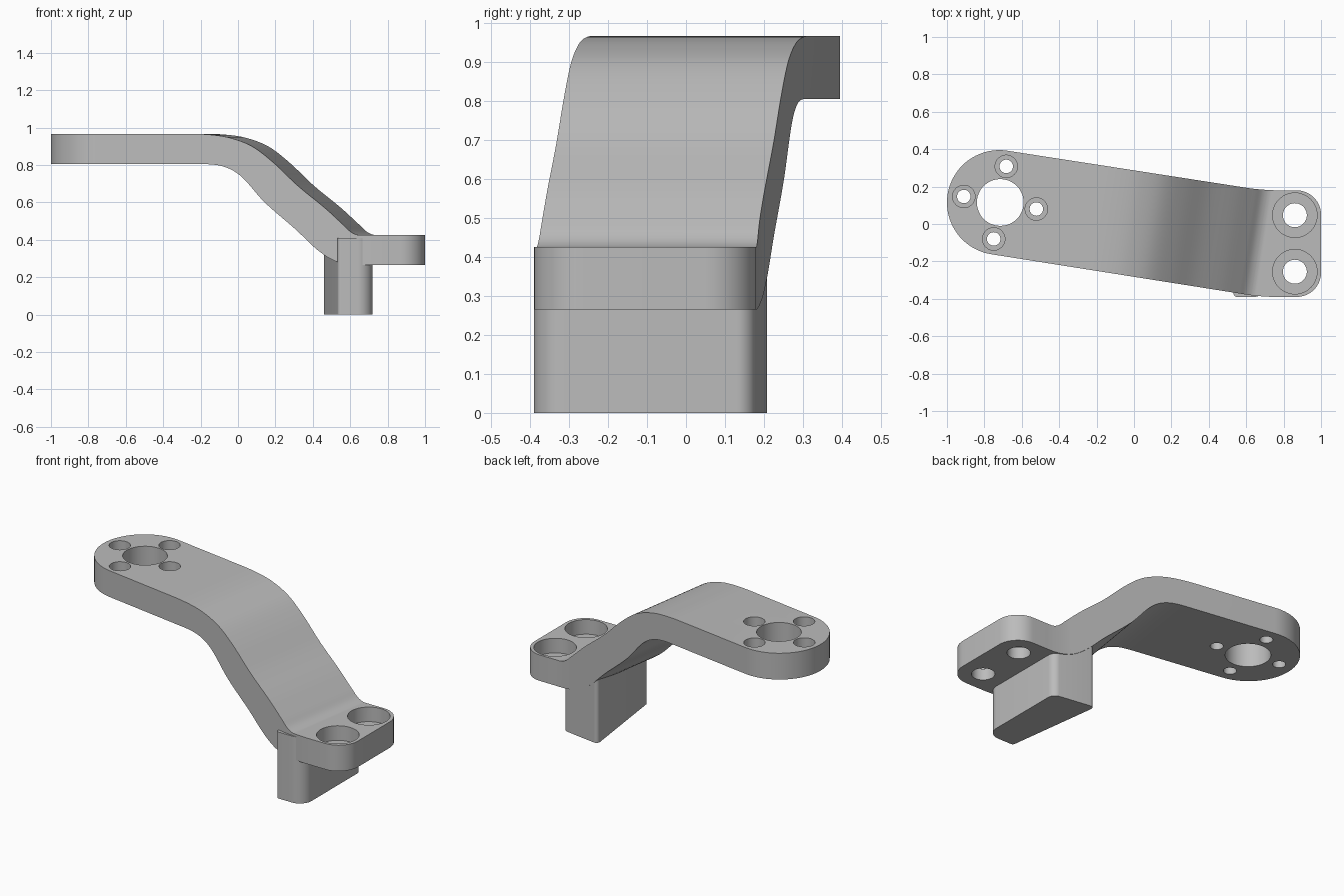
import bpy, bmesh, math
from mathutils import Vector
from mathutils.geometry import interpolate_bezier

cube = bpy.data.objects.get("Cube")
if cube:
    bpy.data.objects.remove(cube, do_unlink=True)

grey = bpy.data.materials.new("plain_grey")
grey.use_nodes = True
COLOUR = (0.5, 0.5, 0.5, 1)
grey.diffuse_color = COLOUR
grey.node_tree.nodes["Principled BSDF"].inputs["Base Color"].default_value = COLOUR


def prism(name, base, offset):
    """Solid made by sweeping a closed loop of 3D points along an offset."""
    bm = bmesh.new()
    face = bm.faces.new([bm.verts.new(p) for p in base])
    swept = bmesh.ops.extrude_face_region(bm, geom=[face])["geom"]
    bmesh.ops.translate(bm, vec=offset, verts=[v for v in swept if isinstance(v, bmesh.types.BMVert)])
    bmesh.ops.recalc_face_normals(bm, faces=bm.faces)
    mesh = bpy.data.meshes.new(name)
    bm.to_mesh(mesh)
    bm.free()
    obj = bpy.data.objects.new(name, mesh)
    obj.data.materials.append(grey)
    bpy.context.collection.objects.link(obj)
    return obj


def rounded(corners):
    """Closed outline from (x, y, fillet length) corners."""
    pts = []
    for i, (x, y, r) in enumerate(corners):
        p = Vector((x, y, 0))
        if not r:
            pts.append(p)
            continue
        a = (Vector((*corners[i - 1][:2], 0)) - p).normalized() * r
        b = (Vector((*corners[(i + 1) % len(corners)][:2], 0)) - p).normalized() * r
        pts += interpolate_bezier(p + a, p + a * 0.45, p + b * 0.45, p + b, 12)
    return pts


def spline(points, steps=6):
    """Smooth curve through the given 2D points."""
    pts = [Vector(p) for p in points]
    out = [pts[0]]
    for i in range(1, len(pts) - 2):
        p0, p1, p2, p3 = pts[i - 1:i + 3]
        m1 = (p2 - p0) * ((p2 - p1).length / ((p2 - p1).length + (p1 - p0).length))
        m2 = (p3 - p1) * ((p2 - p1).length / ((p2 - p1).length + (p3 - p2).length))
        out += interpolate_bezier(p1, p1 + m1 / 3, p2 - m2 / 3, p2, steps + 1)[:-1]
    return out + pts[-2:]


def circle(x, y, z, r, n=48):
    return [Vector((x + r * math.cos(math.tau * i / n), y + r * math.sin(math.tau * i / n), z))
            for i in range(n)]


def activate(obj):
    bpy.ops.object.select_all(action="DESELECT")
    obj.select_set(True)
    bpy.context.view_layer.objects.active = obj


def combine(obj, tool, operation):
    """Apply a boolean and discard the tool."""
    activate(obj)
    mod = obj.modifiers.new("cut", "BOOLEAN")
    mod.operation, mod.object, mod.solver = operation, tool, "EXACT"
    bpy.ops.object.modifier_apply(modifier=mod.name)
    bpy.data.objects.remove(tool, do_unlink=True)


# Bent slab: side profile swept across, skewed to follow the arm
SKEW = 0.155
top = spline([(-1.4, 0.967), (-0.25, 0.967), (-0.11, 0.962), (0, 0.945), (0.12, 0.9),
              (0.235, 0.815), (0.37, 0.69), (0.52, 0.57), (0.62, 0.48), (0.665, 0.44),
              (0.71, 0.425), (1.4, 0.425)])
bottom = spline([(-1.4, 0.805), (-0.15, 0.805), (-0.03, 0.79), (0.06, 0.74), (0.19, 0.6),
                 (0.36, 0.455), (0.48, 0.345), (0.58, 0.285), (0.7, 0.265), (1.4, 0.265)])
HALF = 0.6
slab = [Vector((s - SKEW * HALF, -HALF, z)) for s, z in top + bottom[::-1]]
arm = prism("bracket_arm", slab, Vector((SKEW * 2 * HALF, 2 * HALF, 0)))

# Plan outline: round head, tapering sides, rounded foot end
HEAD = (-0.72, 0.115)
R = 0.28
head_arc = []
for i in range(41):
    a = math.radians(81.2 + 180 * i / 40)
    head_arc.append((HEAD[0] + R * math.cos(a), HEAD[1] + R * math.sin(a), 0))
plan = rounded(head_arc + [(0.68, -0.39, 0.08), (1, -0.39, 0.13),
                           (1, 0.18, 0.13), (0.69, 0.18, 0.08)])
combine(arm, prism("outline_tool", plan, Vector((0, 0, 1.5))), "INTERSECT")

# Head bore, its four screw holes, and the two foot bolt holes
holes = [(-0.715, 0.115, 0.125, 0, 0)]
for x, y in [(-0.683, 0.308), (-0.91, 0.147), (-0.522, 0.08), (-0.75, -0.08)]:
    holes.append((x, y, 0.036, 0.06, 0.967))
for y in (0.047, -0.255):
    holes.append((0.86, y, 0.064, 0.119, 0.425))
for x, y, r, wide, surface in holes:
    combine(arm, prism("hole_tool", circle(x, y, -0.1, r), Vector((0, 0, 1.6))), "DIFFERENCE")
    if wide:
        combine(arm, prism("recess_tool", circle(x, y, surface - 0.09, wide),
                           Vector((0, 0, 0.3))), "DIFFERENCE")

# Support block under the lower bend
block = prism("support_block", rounded([(0.535, -0.39, 0.015), (0.72, -0.39, 0.08),
                                        (0.72, 0.172, 0.04), (0.455, 0.212, 0.03)]),
              Vector((0, 0, 0.41)))

for obj in (arm, block):
    activate(obj)
    bpy.ops.object.shade_smooth_by_angle(angle=math.radians(30))
